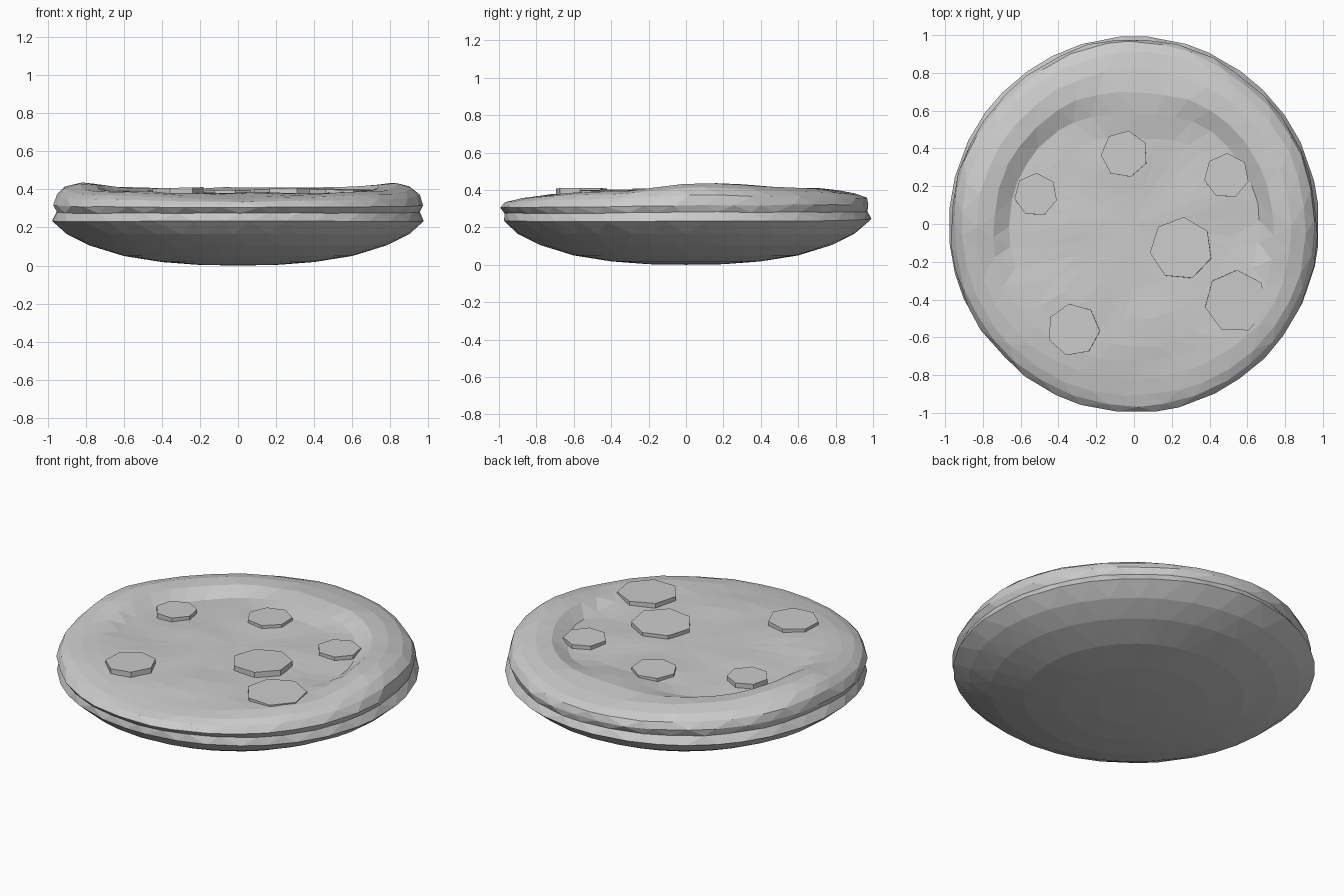
import bpy, bmesh, math, random
from mathutils import Vector, noise

if "Cube" in bpy.data.objects:
    bpy.data.objects.remove(bpy.data.objects["Cube"])

random.seed(4)
SEG = 36

# Underside shared by every direction: (radius, height)
BOTTOM = [(.2, .003), (.4, .018), (.6, .05), (.78, .105), (.9, .165)]
# Edge and top profiles, keyed by angle from front (-90) to back (90), mirrored in x
PROFILES = [
    (-90, [(.975, .235), (.97, .275), (1.0, .305), (.965, .335), (.91, .35),
           (.82, .363), (.73, .373), (.65, .38), (.5, .38)]),
    (-28, [(.985, .23), (.965, .275), (.985, .31), (.96, .35), (.92, .375),
           (.85, .39), (.76, .39), (.67, .382), (.52, .377)]),
    (7, [(.98, .235), (.95, .285), (.965, .32), (.955, .375), (.91, .415),
         (.83, .436), (.74, .42), (.66, .365), (.55, .365)]),
    (45, [(.985, .235), (.955, .28), (.97, .32), (.945, .36), (.9, .39),
          (.82, .411), (.73, .408), (.64, .365), (.52, .37)]),
    (90, [(.995, .245), (.97, .285), (.98, .32), (.965, .358), (.91, .378),
          (.82, .395), (.7, .408), (.58, .402), (.45, .378)]),
]
INNER = [(.34, .377), (.17, .375)]


def profile_at(deg):
    for (a, pa), (b, pb) in zip(PROFILES, PROFILES[1:]):
        if deg <= b + 1e-6:
            t = (deg - a) / (b - a)
            t = t * t * (3 - 2 * t)
            mid = [(p[0] + (q[0] - p[0]) * t, p[1] + (q[1] - p[1]) * t) for p, q in zip(pa, pb)]
            return BOTTOM + mid + INNER


def finish(bm, name):
    bmesh.ops.recalc_face_normals(bm, faces=bm.faces)
    mesh = bpy.data.meshes.new(name)
    bm.to_mesh(mesh)
    bm.free()
    obj = bpy.data.objects.new(name, mesh)
    bpy.context.collection.objects.link(obj)
    return obj


# Baked base: rounded underside, creased edge, raised crust, lumpy filling
bm = bmesh.new()
n_rings = len(BOTTOM) + len(PROFILES[0][1]) + len(INNER)
rings = []
for k in range(n_rings):
    ring = []
    shift = .5 * (k % 2)
    for i in range(SEG):
        ang = 2 * math.pi * (i + shift + random.uniform(-.18, .18)) / SEG
        r, z = profile_at(math.degrees(math.asin(math.sin(ang))))[k]
        x, y = r * math.cos(ang), r * math.sin(ang)
        if k > 5:
            amp = .012 if k > 10 else .006
            z += amp * noise.noise(Vector((x * 4, y * 4, 2.3)))
            r += .012 * noise.noise(Vector((x * 5, y * 5, k)))
        ring.append(bm.verts.new((r * math.cos(ang), r * math.sin(ang), z)))
    rings.append(ring)
for k in range(n_rings - 1):
    a, b = rings[k], rings[k + 1]
    for i in range(SEG):
        j = (i + 1) % SEG
        if k % 2 == 0:
            bm.faces.new((a[i], a[j], b[i]))
            bm.faces.new((a[j], b[j], b[i]))
        else:
            bm.faces.new((a[i], b[j], b[i]))
            bm.faces.new((a[i], a[j], b[j]))
for ring, z in ((rings[0], 0), (rings[-1], .375)):
    c = bm.verts.new((0, 0, z))
    for i in range(SEG):
        bm.faces.new((ring[i], ring[(i + 1) % SEG], c))
finish(bm, "baked_base")

# Sliced toppings: thin seven-sided discs (x, y, radius, top height, first-corner angle)
DISCS = [(-.05, .37, .125, .395, 80), (-.52, .155, .115, .395, 88),
         (.49, .255, .12, .395, 88), (.25, -.13, .167, .402, 85),
         (.54, -.41, .167, .4, 88), (-.32, -.56, .14, .408, 100)]
for n, (x, y, r, top, rot) in enumerate(DISCS, 1):
    bm = bmesh.new()
    bmesh.ops.create_cone(bm, cap_ends=True, segments=7, radius1=r, radius2=r, depth=.045)
    disc = finish(bm, f"topping_slice_{n}")
    disc.location = (x, y, top - .0225)
    disc.rotation_euler = (random.uniform(-.03, .03), random.uniform(-.03, .03), math.radians(rot - 90))
